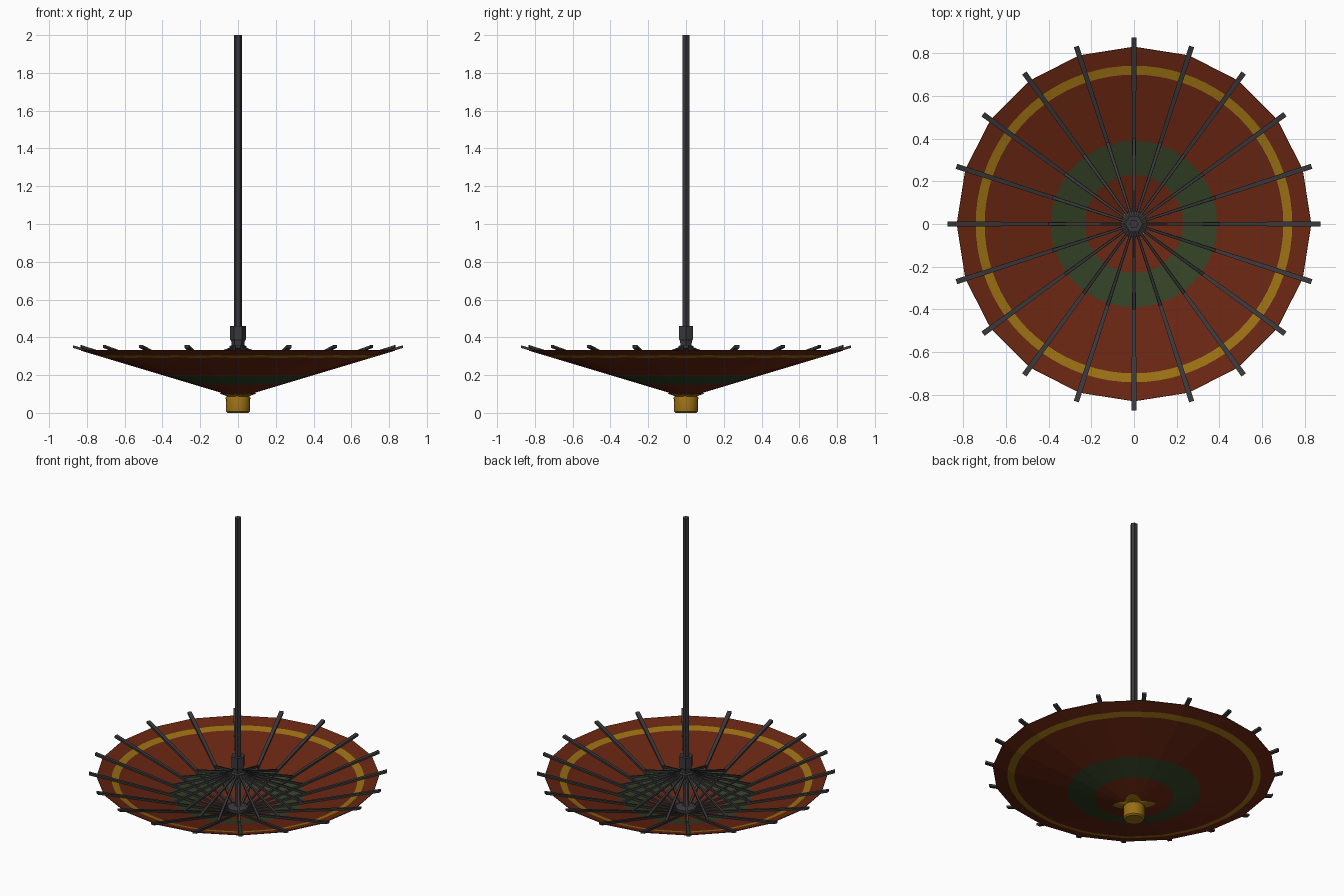
import bpy, bmesh, math
from mathutils import Vector

if "Cube" in bpy.data.objects:
    bpy.data.objects.remove(bpy.data.objects["Cube"])


def material(name, rgb):
    m = bpy.data.materials.new(name)
    m.diffuse_color = (*rgb, 1)
    m.use_nodes = True
    m.node_tree.nodes["Principled BSDF"].inputs["Base Color"].default_value = m.diffuse_color
    return m


RED = material("brick red paper", (0.14, 0.019, 0.006))
GREEN = material("dark green band", (0.033, 0.053, 0.019))
GOLD = material("ochre gold", (0.32, 0.16, 0.0065))
DARK = material("dark grey wood", (0.042, 0.039, 0.042))

N = 20                 # ribs
STEP = 2 * math.pi / N
RIM = 0.83
Z0, SLOPE = 0.082, 0.3  # canopy height at the axis and its rise per unit radius


def finish(bm, name, mats):
    bmesh.ops.recalc_face_normals(bm, faces=bm.faces)
    me = bpy.data.meshes.new(name)
    bm.to_mesh(me)
    bm.free()
    for m in mats:
        me.materials.append(m)
    ob = bpy.data.objects.new(name, me)
    bpy.context.collection.objects.link(ob)
    return ob


def lathe(name, profile, sides, mat):
    """Closed turned solid from (radius, z) points."""
    bm = bmesh.new()
    rings = [[bm.verts.new((r * math.cos(2 * math.pi * i / sides),
                            r * math.sin(2 * math.pi * i / sides), z))
              for i in range(sides)] for r, z in profile]
    for a, b in zip(rings, rings[1:]):
        for i in range(sides):
            j = (i + 1) % sides
            bm.faces.new((a[i], a[j], b[j], b[i]))
    bm.faces.new(rings[0])
    bm.faces.new(rings[-1])
    return finish(bm, name, [mat])


def radial_bars(name, r0, z0, w0, r1, z1, w1, height, mat):
    """One tapering bar per rib, from (r0, z0) to (r1, z1)."""
    bm = bmesh.new()
    for k in range(N):
        c, s = math.cos(k * STEP), math.sin(k * STEP)
        out, side = Vector((c, s, 0)), Vector((-s, c, 0))
        ends = []
        for r, z, w in ((r0, z0, w0), (r1, z1, w1)):
            p = out * r + Vector((0, 0, z))
            ends.append([bm.verts.new(p + side * (w / 2 * sx) + Vector((0, 0, dz)))
                         for sx, dz in ((-1, 0), (1, 0), (1, height), (-1, height))])
        a, b = ends
        for i in range(4):
            j = (i + 1) % 4
            bm.faces.new((a[i], a[j], b[j], b[i]))
        bm.faces.new(a)
        bm.faces.new(b)
    return finish(bm, name, [mat])


# canopy: flat 20-sided cone with circular painted bands
SUB = 4
radii = [0.03, 0.23, 0.39, 0.70, 0.742, RIM]
colours = [0, 1, 0, 2, 0]
bm = bmesh.new()
rings = []
for n, r in enumerate(radii):
    ring = []
    for i in range(N * SUB):
        a = i * STEP / SUB
        off = (i % SUB) * STEP / SUB - STEP / 2
        flat = math.cos(off) / math.cos(STEP / 2)
        rr = r / flat if n == len(radii) - 1 else r   # straight rim edges
        ring.append(bm.verts.new((rr * math.cos(a), rr * math.sin(a), Z0 + SLOPE * rr * flat)))
    rings.append(ring)
for n, col in enumerate(colours):
    for i in range(N * SUB):
        j = (i + 1) % (N * SUB)
        f = bm.faces.new((rings[n][i], rings[n][j], rings[n + 1][j], rings[n + 1][i]))
        f.material_index = col
canopy = finish(bm, "canopy", [RED, GREEN, GOLD])
thick = canopy.modifiers.new("thickness", "SOLIDIFY")
thick.thickness = 0.004
thick.offset = 0

# ribs under the paper and stretchers up to the runner
radial_bars("ribs", 0.04, Z0 + SLOPE * 0.04, 0.012,
            0.874, Z0 + SLOPE * 0.874, 0.025, 0.014, DARK)
radial_bars("stretchers", 0.03, 0.337, 0.010,
            0.40, Z0 + SLOPE * 0.40 + 0.003, 0.015, 0.013, DARK)

# hexagonal pole, sliding runner and fixed hub
lathe("pole", [(0.021, 0.06), (0.021, 2.0)], 6, DARK)
lathe("runner", [(0.046, 0.33), (0.046, 0.352), (0.034, 0.358), (0.036, 0.38),
                 (0.042, 0.39), (0.042, 0.46)], 6, DARK)
lathe("hub", [(0.05, 0.10), (0.062, 0.108), (0.062, 0.13), (0.035, 0.14)], 12, DARK)

# cloth cap over the tip
lathe("cap", [(0.055, 0.0), (0.063, 0.008), (0.065, 0.08), (0.058, 0.09),
              (0.055, 0.104)], 16, GOLD)

# flared skirt of the cap with four corners on the diagonals
bm = bmesh.new()
S = 32
lower, upper = [], []
for i in range(S):
    a = 2 * math.pi * i / S
    point = abs(math.sin(2 * a)) ** 2.0
    r = 0.066 + 0.064 * point
    lower.append(bm.verts.new((0.056 * math.cos(a), 0.056 * math.sin(a), 0.086)))
    upper.append(bm.verts.new((r * math.cos(a), r * math.sin(a), 0.098 + 0.006 * point)))
for i in range(S):
    j = (i + 1) % S
    bm.faces.new((lower[i], lower[j], upper[j], upper[i]))
bm.faces.new(lower)
bm.faces.new(upper)
finish(bm, "cap_skirt", [GOLD])

# smooth the round cap only
for name in ("cap", "cap_skirt"):
    ob = bpy.data.objects[name]
    bpy.ops.object.select_all(action="DESELECT")
    ob.select_set(True)
    bpy.context.view_layer.objects.active = ob
    bpy.ops.object.shade_smooth_by_angle(angle=math.radians(40))
